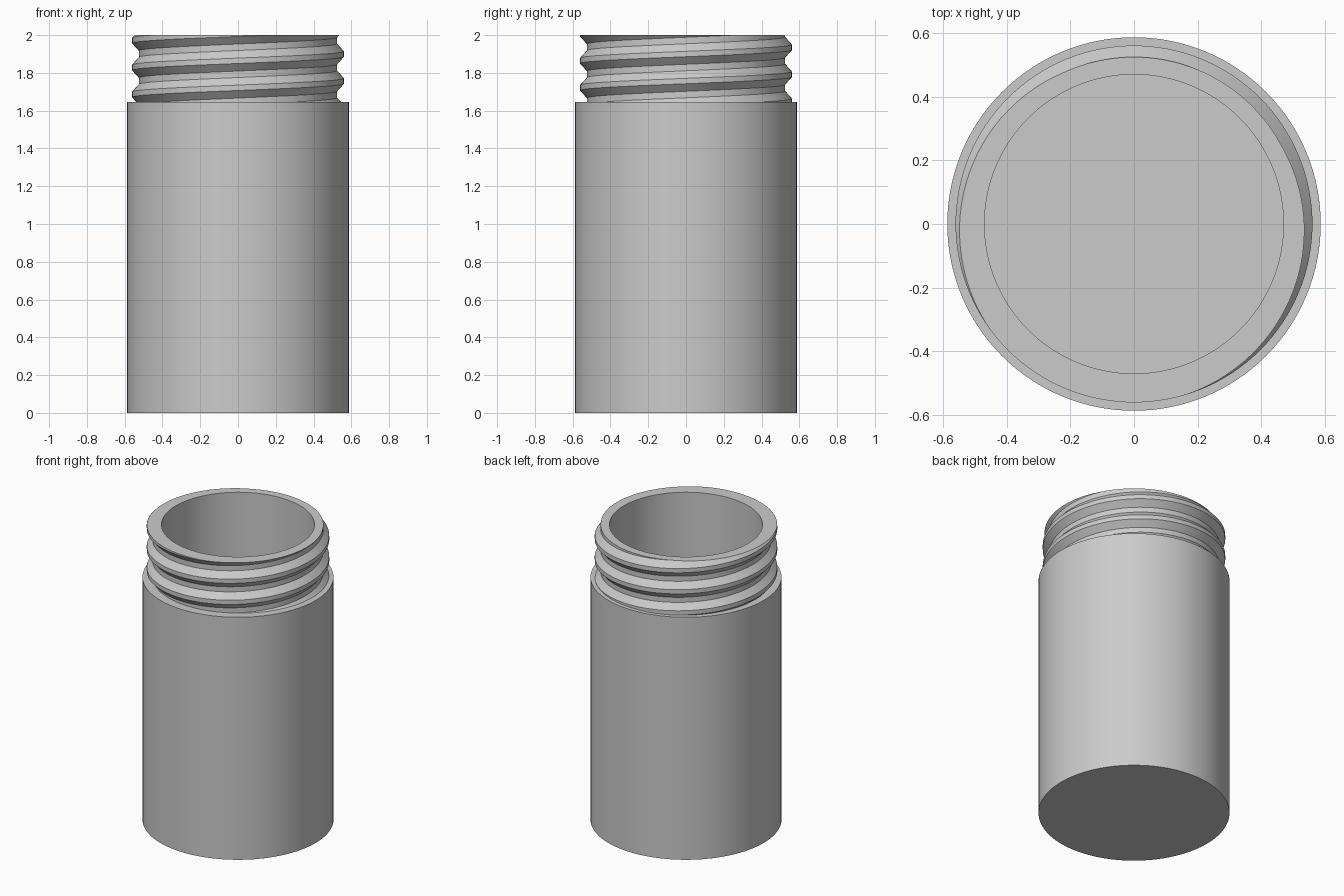
import bpy, bmesh, math

if "Cube" in bpy.data.objects:
    bpy.data.objects.remove(bpy.data.objects["Cube"], do_unlink=True)

SEGMENTS = 128
BODY_R, BORE_R = 0.587, 0.47
HEIGHT, SHOULDER, FLOOR = 2.0, 1.645, 0.12
ROOT_R, CREST_R, PITCH = 0.525, 0.561, 0.143
CREST_HALF, ROOT_START = 0.1, 0.38      # thread profile, in fractions of a pitch
PHASE = 0.7                             # turn at which the crest meets the rim

grey = bpy.data.materials.new("plain_grey")
grey.use_nodes = True
grey.diffuse_color = (0.6, 0.6, 0.6, 1)
grey.node_tree.nodes["Principled BSDF"].inputs["Base Color"].default_value = (0.6, 0.6, 0.6, 1)


def round_surface(name, row_count, point):
    """Sweep rows around z; point(row, turn) gives (radius, height)."""
    bm = bmesh.new()
    grid = []
    for row in range(row_count):
        ring = []
        for s in range(SEGMENTS + 1):
            turn = s / SEGMENTS
            r, z = point(row, turn)
            a = turn * math.tau
            ring.append(bm.verts.new((r * math.cos(a), r * math.sin(a), z)))
        grid.append(ring)
    for low, high in zip(grid, grid[1:]):
        for s in range(SEGMENTS):
            bm.faces.new((low[s], low[s + 1], high[s + 1], high[s]))
    bmesh.ops.remove_doubles(bm, verts=bm.verts[:], dist=0.00005)
    mesh = bpy.data.meshes.new(name)
    bm.to_mesh(mesh)
    bm.free()
    mesh.materials.append(grey)
    mesh.shade_smooth()
    mesh.set_sharp_from_angle(angle=math.radians(25))
    obj = bpy.data.objects.new(name, mesh)
    bpy.context.collection.objects.link(obj)
    return obj


def lathe(name, profile):
    return round_surface(name, len(profile), lambda row, turn: profile[row])


# Outer shell with closed base and shoulder
lathe("outer_shell", [(0, 0), (BODY_R, 0), (BODY_R, SHOULDER), (ROOT_R, SHOULDER)])

# Smooth bore with flat floor
lathe("inner_wall", [(BORE_R, HEIGHT), (BORE_R, FLOOR), (0, FLOOR)])

# Helical thread, trimmed flat at the shoulder and the rim
knots = [k + f for k in range(-4, 2)
         for f in (CREST_HALF, ROOT_START, 1 - ROOT_START, 1 - CREST_HALF)]


def thread_point(row, turn):
    if row == len(knots):               # inner edge of the rim
        return BORE_R, HEIGHT
    crest = HEIGHT + PITCH * (turn - PHASE)
    z = min(max(crest + knots[row] * PITCH, SHOULDER), HEIGHT)
    u = ((z - crest) / PITCH) % 1
    d = min(u, 1 - u)
    slope = min(max((d - CREST_HALF) / (ROOT_START - CREST_HALF), 0), 1)
    return CREST_R + (ROOT_R - CREST_R) * slope, z


round_surface("threaded_neck", len(knots) + 1, thread_point)
